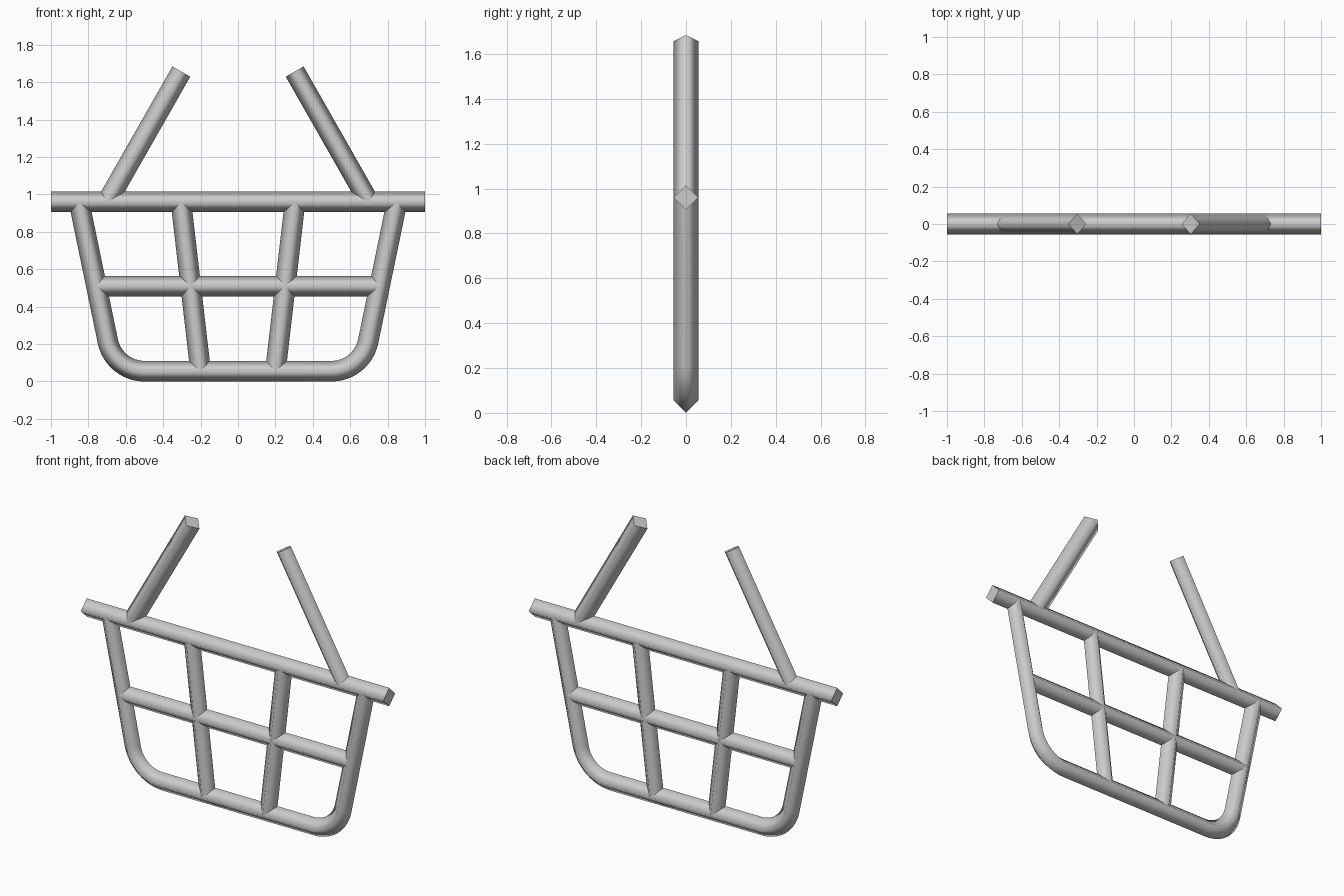
import bpy, bmesh, math
from mathutils import Vector

if "Cube" in bpy.data.objects:
    bpy.data.objects.remove(bpy.data.objects["Cube"])

R = 0.055  # half width of the diamond-shaped bars

grey = bpy.data.materials.new("light_grey")
grey.diffuse_color = (0.6, 0.6, 0.6, 1)
grey.use_nodes = True
grey.node_tree.nodes["Principled BSDF"].inputs["Base Color"].default_value = grey.diffuse_color


def bar(name, path):
    """Sweep a four-sided section along an (x, z) path, smooth sides and flat caps."""
    pts = [Vector((x, 0, z)) for x, z in path]
    bm = bmesh.new()
    rings = []
    for i, p in enumerate(pts):
        before = (p - pts[i - 1]).normalized() if i > 0 else None
        after = (pts[i + 1] - p).normalized() if i < len(pts) - 1 else None
        before, after = before or after, after or before
        t = (before + after).normalized()
        width = R / t.dot(after)
        side = Vector((-t.z, 0, t.x)) * width
        depth = Vector((0, R, 0))
        rings.append([bm.verts.new(p + o) for o in (side, depth, -side, -depth)])
    for a, b in zip(rings, rings[1:]):
        for k in range(4):
            n = (k + 1) % 4
            bm.faces.new((a[k], a[n], b[n], b[k])).smooth = True
    for ring in (rings[0], rings[-1]):
        cap = bm.faces.new(ring)
        for e in cap.edges:
            e.smooth = False
    bmesh.ops.recalc_face_normals(bm, faces=bm.faces)
    mesh = bpy.data.meshes.new(name)
    bm.to_mesh(mesh)
    bm.free()
    mesh.materials.append(grey)
    obj = bpy.data.objects.new(name, mesh)
    bpy.context.collection.objects.link(obj)


# U-shaped basket frame with rounded lower corners
bend, steps, sweep = 0.2, 12, math.radians(78)
half = [(0.5 + bend * math.sin(sweep * i / steps),
         R + bend * (1 - math.cos(sweep * i / steps))) for i in range(steps + 1)]
half.append((0.85, 0.96))
bar("basket_frame", [(-x, z) for x, z in reversed(half)] + half)

# Horizontal bars
bar("top_rail", [(-1, 0.96), (1, 0.96)])
bar("middle_bar", [(-0.755, 0.51), (0.755, 0.51)])

# Mirrored uprights and open handle arms
for label, s in (("left", -1), ("right", 1)):
    bar(label + "_upright", [(s * 0.2, R), (s * 0.305, 0.96)])
    bar(label + "_handle_arm", [(s * 0.7, 0.96), (s * 0.303, 1.657)])
